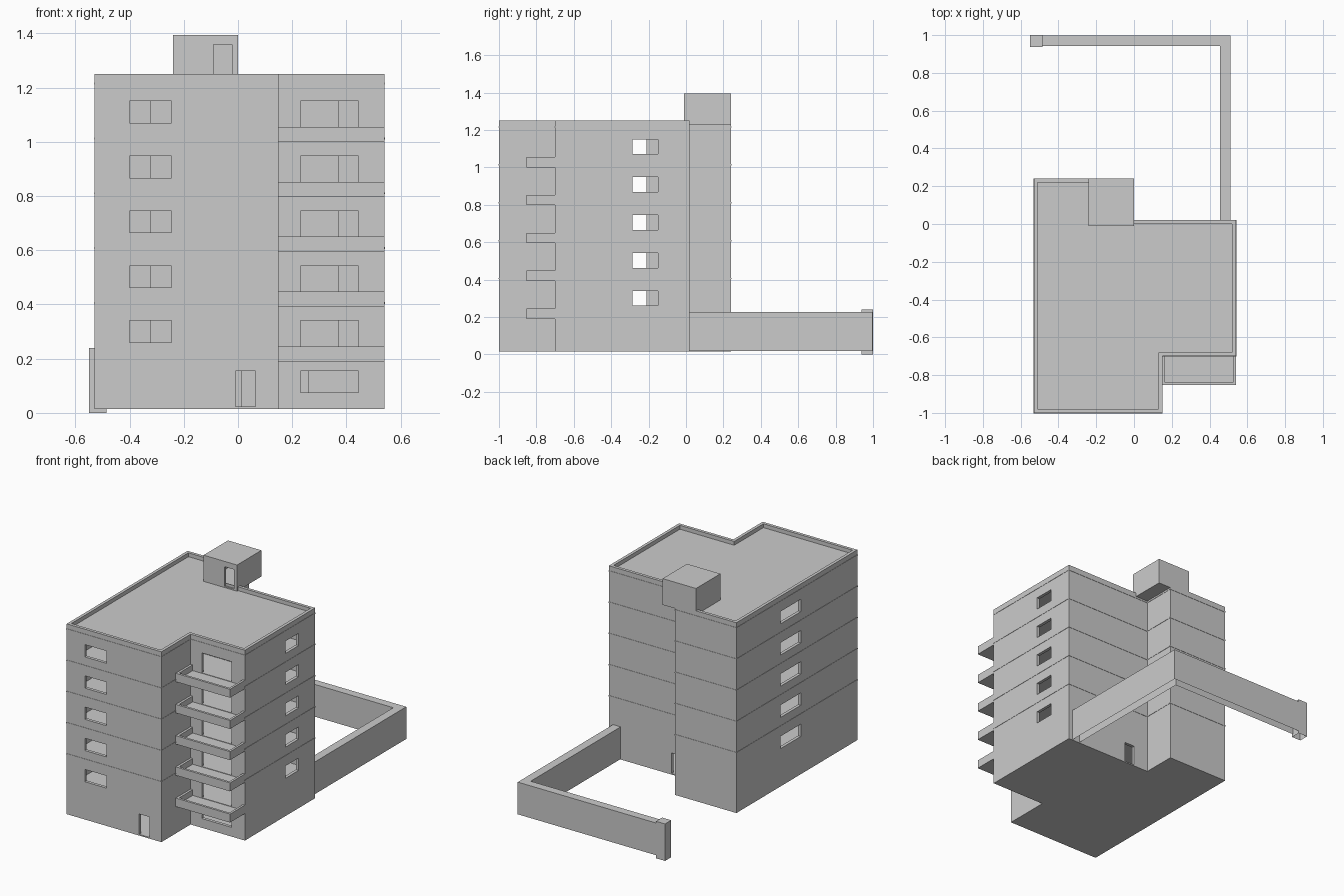
import bpy, bmesh
from mathutils import Vector

if "Cube" in bpy.data.objects:
    bpy.data.objects.remove(bpy.data.objects["Cube"])

mat = bpy.data.materials.new("plain grey")
mat.diffuse_color = (0.6, 0.6, 0.6, 1)
mat.use_nodes = True
mat.node_tree.nodes["Principled BSDF"].inputs["Base Color"].default_value = mat.diffuse_color


def inset(poly, d):
    # offset a right-angled counter-clockwise outline inwards
    out = []
    for i, p in enumerate(poly):
        a, b, c = Vector(poly[i - 1]), Vector(p), Vector(poly[(i + 1) % len(poly)])
        e, f = (b - a).normalized(), (c - b).normalized()
        out.append((b.x - d * (e.y + f.y), b.y + d * (e.x + f.x)))
    return out


def rect(x0, x1, y0, y1):
    return [(x0, y0), (x1, y0), (x1, y1), (x0, y1)]


def prisms(name, items, open_bottom=False):
    # one object made of upright prisms: (outline, z0, z1)
    bm = bmesh.new()
    for poly, z0, z1 in items:
        lo = [bm.verts.new((x, y, z0)) for x, y in poly]
        hi = [bm.verts.new((x, y, z1)) for x, y in poly]
        n = len(poly)
        for i in range(n):
            j = (i + 1) % n
            bm.faces.new((lo[i], lo[j], hi[j], hi[i]))
        bm.faces.new(hi)
        if not open_bottom:
            bm.faces.new(lo[::-1])
    me = bpy.data.meshes.new(name)
    bm.to_mesh(me)
    bm.free()
    me.materials.append(mat)
    ob = bpy.data.objects.new(name, me)
    bpy.context.collection.objects.link(ob)
    return ob


def cut(ob, items):
    cutter = prisms("cutter", items)
    m = ob.modifiers.new("cut", 'BOOLEAN')
    m.operation, m.solver, m.object = 'DIFFERENCE', 'EXACT', cutter
    bpy.context.view_layer.objects.active = ob
    bpy.ops.object.modifier_apply(modifier=m.name)
    bpy.data.objects.remove(cutter)


FOOT = [(-.53, -1), (.15, -1), (.15, -.7), (.54, -.7),
        (.54, .02), (-.09, .02), (-.09, .24), (-.53, .24)]
INNER = inset(FOOT, .02)
floors = [.02] + [.2075 + .2025 * i for i in range(6)]

# hollow body with one room space per storey and a sunken roof
body = prisms("building_shell", [(FOOT, .015, 1.25)])
cut(body, [(INNER, floors[i], floors[i + 1] - .015) for i in range(6)]
    + [(INNER, 1.225, 1.3)])

# openings: doors, windows, balcony doors, and the gap under the stair head
holes = [(rect(-.01, .065, -1.05, -.97), .023, .155),
         (rect(.015, .09, -.01, .05), .023, .155),
         (rect(.23, .445, -.75, -.67), .075, .155),
         (rect(-.225, -.015, .005, .225), 1.2255, 1.3)]
for f in floors[1:6]:
    lo, hi = f + .0525, f + .1325
    holes += [(rect(-.4, -.245, -1.05, -.97), lo, hi),
              (rect(.51, .58, -.285, -.15), lo, hi),
              (rect(-.58, -.5, -.42, -.21), lo, hi),
              (rect(.23, .445, -.75, -.67), f + .003, hi)]
cut(body, holes)

# inner partition walls
prisms("partitions", [(rect(.26, .53, -.47, -.45), .018, .2)]
       + [(rect(-.325, .37, -.47, -.45), f - .002, f + .19) for f in floors[1:6]])

# thin storey joints
prisms("storey_joints", [(inset(FOOT, -.002), f - .008, f - .001) for f in floors[2:]])

# balconies with solid parapets
balconies = prisms("balconies", [(rect(.15, .54, -.853, -.699), f - .0175, f + .0375)
                                 for f in floors[1:6]])
cut(balconies, [(rect(.165, .525, -.838, -.65), f, f + .06) for f in floors[1:6]])

# stair head on the roof
head = prisms("stair_head", [(rect(-.24, 0, -.01, .24), 1.225, 1.395)])
cut(head, [(rect(-.225, -.015, .005, .225), 1.23, 1.38)])
cut(head, [(rect(-.09, -.022, -.05, .01), 1.233, 1.36)])

# yard wall and its end post
prisms("yard_wall", [([(.455, .02), (.51, .02), (.51, .997), (-.49, .997),
                       (-.49, .943), (.455, .943)], .018, .227)], True)
prisms("end_post", [(rect(-.55, -.485, .937, 1), 0, .24)], True)
